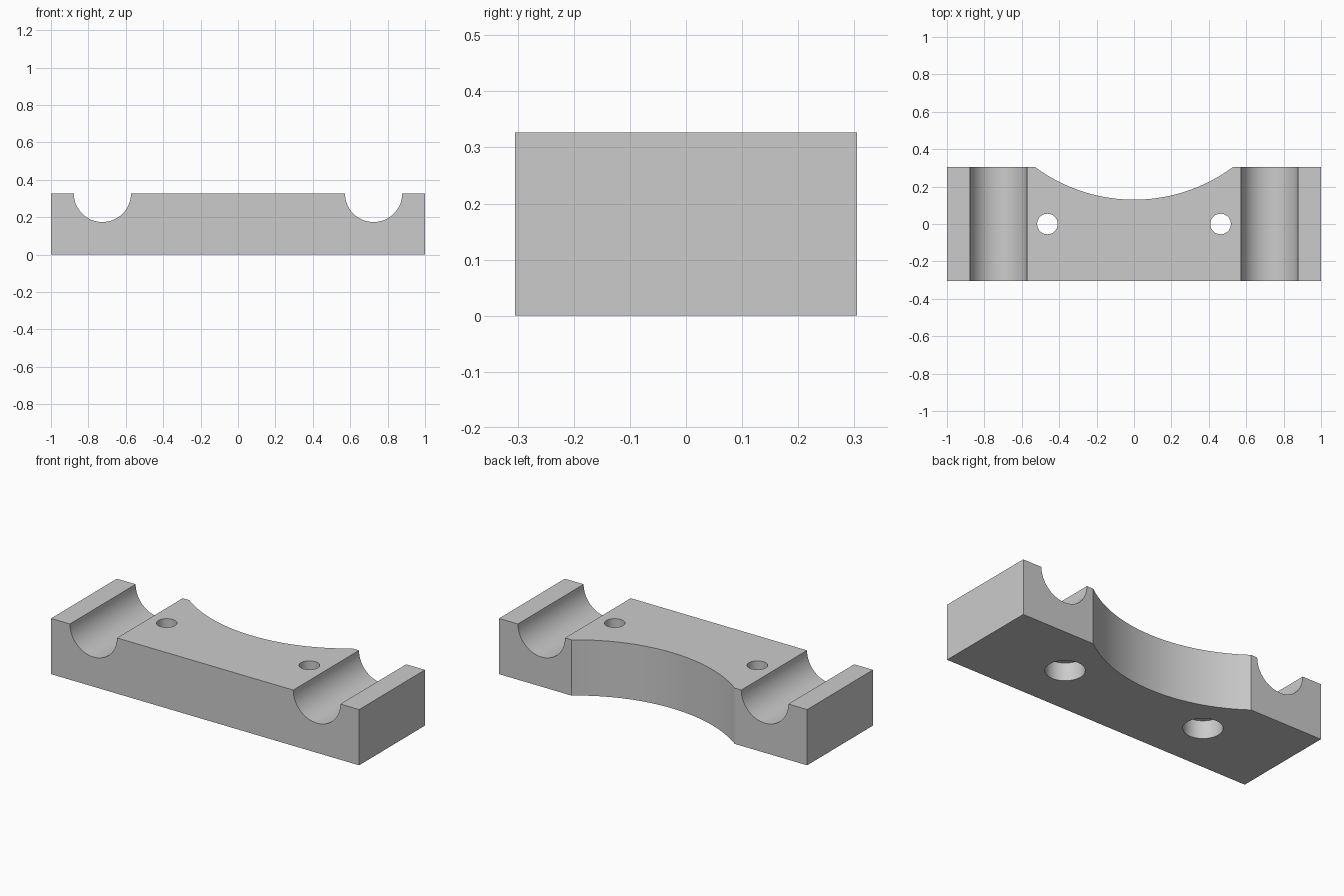
import bpy
from math import pi

default_cube = bpy.data.objects.get("Cube")
if default_cube:
    bpy.data.objects.remove(default_cube, do_unlink=True)

HEIGHT = 0.327
DEPTH = 0.61

# Single plain grey
grey = bpy.data.materials.new("light_grey")
grey.use_nodes = True
colour = (0.6, 0.6, 0.6, 1)
grey.diffuse_color = colour
grey.node_tree.nodes["Principled BSDF"].inputs["Base Color"].default_value = colour

# Solid block
bpy.ops.mesh.primitive_cube_add(size=1, location=(0, 0, HEIGHT / 2))
block = bpy.context.object
block.name = "clamp_block"
block.scale = (2, DEPTH, HEIGHT)
bpy.ops.object.transform_apply(location=True, rotation=False, scale=True)
block.data.materials.append(grey)


def cut_cylinder(radius, depth, location, rotation=(0, 0, 0), sides=64):
    """Subtract a cylinder from the block."""
    bpy.ops.mesh.primitive_cylinder_add(
        vertices=sides, radius=radius, depth=depth,
        location=location, rotation=rotation)
    cutter = bpy.context.object
    cutter.hide_render = True
    cutter.data.materials.append(grey)
    bpy.ops.object.select_all(action='DESELECT')
    block.select_set(True)
    bpy.context.view_layer.objects.active = block
    mod = block.modifiers.new("cut", 'BOOLEAN')
    mod.operation = 'DIFFERENCE'
    mod.solver = 'EXACT'
    mod.object = cutter
    bpy.ops.object.modifier_apply(modifier=mod.name)
    bpy.data.objects.remove(cutter, do_unlink=True)


# Shallow arc scooped out of the back
cut_cylinder(0.89, 1, (0, 1.02, HEIGHT / 2), sides=128)

for side in (-1, 1):
    # Half-round groove running front to back
    cut_cylinder(0.153, 1, (side * 0.725, 0, HEIGHT), (pi / 2, 0, 0))
    # Bolt hole with a wide counterbore underneath
    cut_cylinder(0.055, 1, (side * 0.463, 0, HEIGHT / 2), sides=48)
    cut_cylinder(0.104, 0.21, (side * 0.463, 0, 0), sides=48)

bpy.ops.object.shade_smooth_by_angle(angle=pi / 6)
